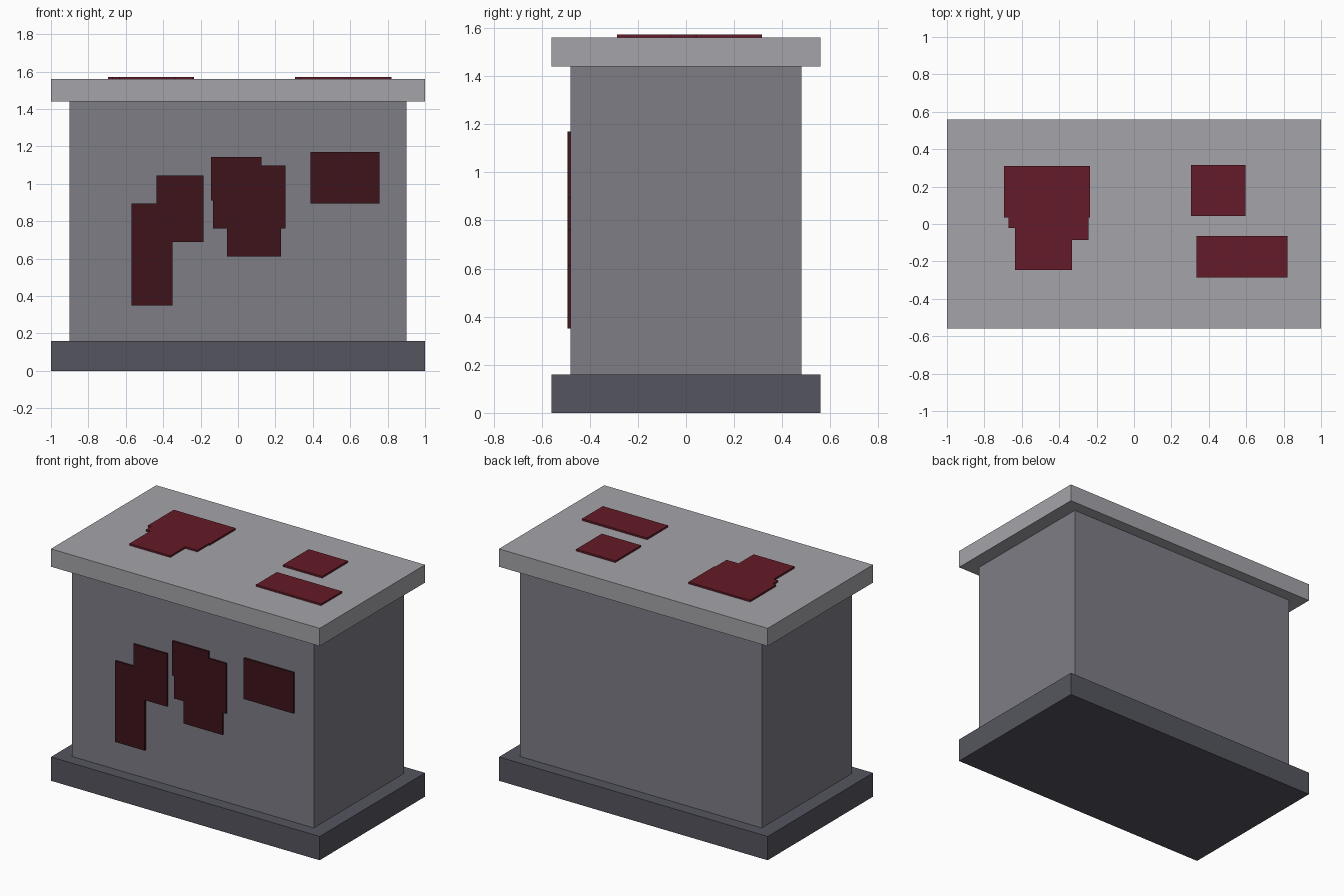
import bpy, bmesh
from mathutils import Vector

if "Cube" in bpy.data.objects:
    bpy.data.objects.remove(bpy.data.objects["Cube"])


def material(name, r, g, b):
    m = bpy.data.materials.new(name)
    m.diffuse_color = (r, g, b, 1)
    m.use_nodes = True
    m.node_tree.nodes["Principled BSDF"].inputs["Base Color"].default_value = m.diffuse_color
    return m


def finish(name, bm, mat):
    bmesh.ops.recalc_face_normals(bm, faces=bm.faces)
    me = bpy.data.meshes.new(name)
    bm.to_mesh(me)
    bm.free()
    me.materials.append(mat)
    ob = bpy.data.objects.new(name, me)
    bpy.context.collection.objects.link(ob)
    return ob


def slab(name, hx, hy, z0, z1, mat):
    bm = bmesh.new()
    bmesh.ops.create_cube(bm, size=1)
    for v in bm.verts:
        v.co = Vector((v.co.x * 2 * hx, v.co.y * 2 * hy,
                       z1 if v.co.z > 0 else z0))
    return finish(name, bm, mat)


def patch(name, outline, place, direction, mat):
    """Thin plate: an outline laid on a surface and extruded outward."""
    bm = bmesh.new()
    face = bm.faces.new([bm.verts.new(place(u, v)) for u, v in outline])
    ext = bmesh.ops.extrude_face_region(bm, geom=[face], use_keep_orig=True)
    moved = [g for g in ext["geom"] if isinstance(g, bmesh.types.BMVert)]
    bmesh.ops.translate(bm, verts=moved, vec=Vector(direction) * THICK)
    return finish(name, bm, mat)


def rect(u0, u1, v0, v1):
    return [(u0, v0), (u1, v0), (u1, v1), (u0, v1)]


THICK = 0.012
dark_stone = material("dark_stone", 0.091, 0.091, 0.114)
mid_stone = material("mid_stone", 0.205, 0.205, 0.235)
light_stone = material("light_stone", 0.376, 0.376, 0.402)
red = material("red_stain", 0.127, 0.011, 0.021)
dark_red = material("dark_red_stain", 0.048, 0.007, 0.011)

# Plinth, block and overhanging top
slab("base_plinth", 1.0, 0.56, 0.0, 0.16, dark_stone)
slab("body_block", 0.9, 0.48, 0.16, 1.44, mid_stone)
slab("top_slab", 1.0, 0.56, 1.44, 1.56, light_stone)

# Stains on the front face, outlines in x and z
front_stains = [
    [(-0.57, 0.35), (-0.35, 0.35), (-0.35, 0.69), (-0.185, 0.69),
     (-0.185, 1.045), (-0.435, 1.045), (-0.435, 0.895), (-0.57, 0.895)],
    [(-0.06, 0.61), (0.23, 0.61), (0.23, 0.76), (0.255, 0.76),
     (0.255, 1.097), (0.125, 1.097), (0.125, 1.143), (-0.145, 1.143),
     (-0.145, 0.91), (-0.133, 0.91), (-0.133, 0.76), (-0.06, 0.76)],
    rect(0.387, 0.757, 0.895, 1.17),
]
for i, outline in enumerate(front_stains, 1):
    patch(f"front_stain_{i}", outline,
          lambda x, z: (x, -0.48, z), (0, -1, 0), dark_red)

# Stains on the top slab, outlines in x and y
top_stains = [
    [(-0.637, -0.245), (-0.332, -0.245), (-0.332, -0.085), (-0.243, -0.085),
     (-0.243, 0.035), (-0.235, 0.035), (-0.235, 0.31), (-0.695, 0.31),
     (-0.695, 0.035), (-0.67, 0.035), (-0.67, -0.022), (-0.637, -0.022)],
    rect(0.305, 0.597, 0.042, 0.316),
    rect(0.335, 0.82, -0.287, -0.065),
]
for i, outline in enumerate(top_stains, 1):
    patch(f"top_stain_{i}", outline,
          lambda x, y: (x, y, 1.56), (0, 0, 1), red)
